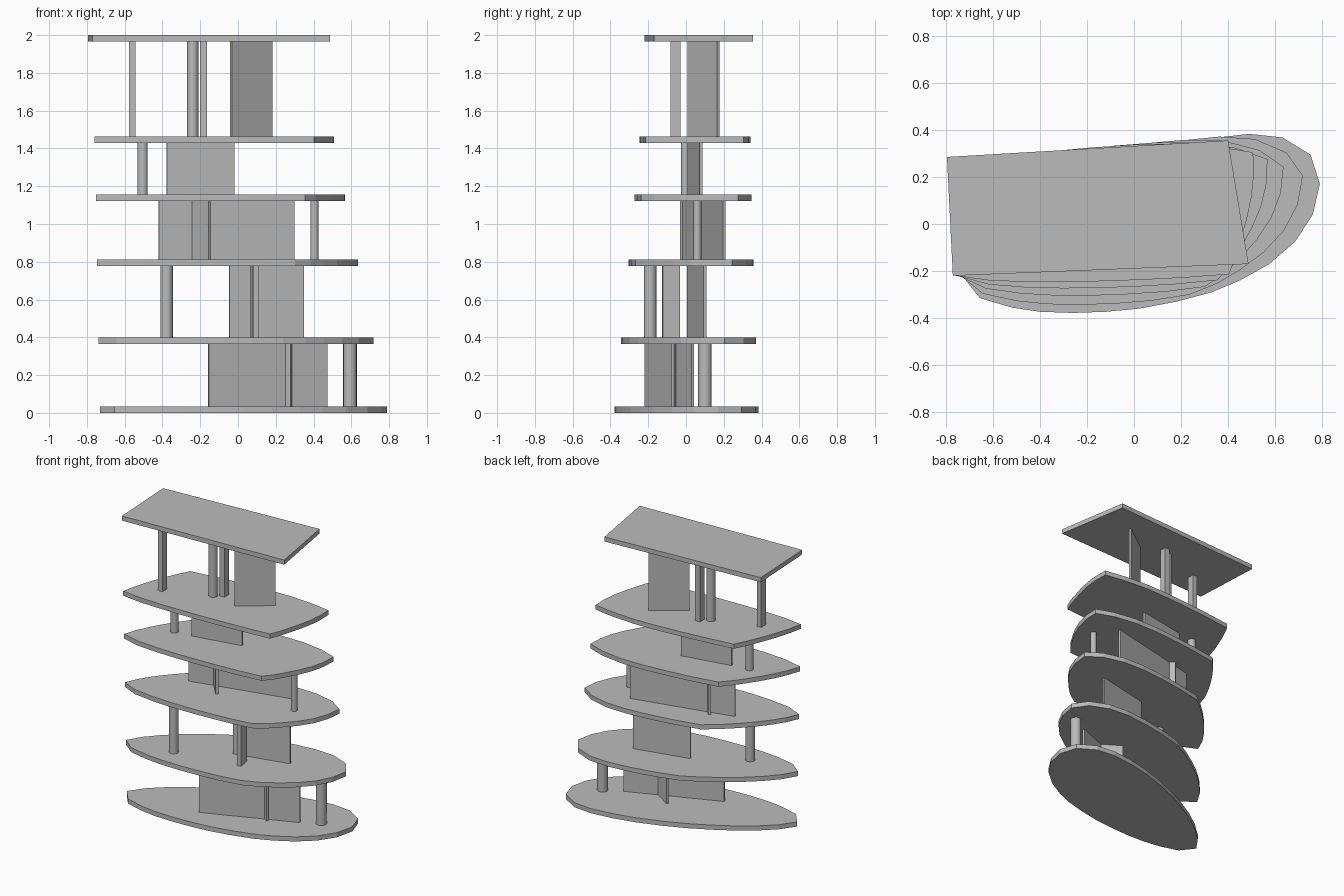
import bpy, bmesh, math
from mathutils import Vector

cube = bpy.data.objects.get("Cube")
if cube:
    bpy.data.objects.remove(cube, do_unlink=True)

grey = bpy.data.materials.new("concrete_grey")
grey.use_nodes = True
colour = (0.5, 0.5, 0.5, 1)
grey.diffuse_color = colour
grey.node_tree.nodes["Principled BSDF"].inputs["Base Color"].default_value = colour


def prism(name, outline, low, high):
    """Extrude a flat outline upward between two heights."""
    bm = bmesh.new()
    face = bm.faces.new([bm.verts.new((p[0], p[1], low)) for p in outline])
    top = bmesh.ops.extrude_face_region(bm, geom=[face])["geom"]
    bmesh.ops.translate(bm, vec=(0, 0, high - low),
                        verts=[v for v in top if isinstance(v, bmesh.types.BMVert)])
    bmesh.ops.recalc_face_normals(bm, faces=bm.faces)
    mesh = bpy.data.meshes.new(name)
    bm.to_mesh(mesh)
    bm.free()
    mesh.materials.append(grey)
    obj = bpy.data.objects.new(name, mesh)
    bpy.context.collection.objects.link(obj)
    return obj


def wall(name, start, end, thick, level):
    """Upright plate between two plan points."""
    a, b = Vector(start), Vector(end)
    side = (b - a).normalized().orthogonal() * thick / 2
    prism(name, [a - side, b - side, b + side, a + side], *storeys[level])


def column(name, x, y, radius, level, sides=16):
    ring = [(x + radius * math.cos(math.tau * i / sides),
             y + radius * math.sin(math.tau * i / sides)) for i in range(sides)]
    obj = prism(name, ring, *storeys[level])
    bpy.ops.object.select_all(action="DESELECT")
    obj.select_set(True)
    bpy.context.view_layer.objects.active = obj
    bpy.ops.object.shade_smooth_by_angle(angle=math.radians(40))


# Rounded lowest outline, in four runs that each become one side of the roof
runs = [
    [(-.73, -.22), (-.655, -.315), (-.52, -.355), (-.4, -.373),
     (-.26, -.378), (-.12, -.373), (.02, -.36)],
    [(.18, -.33), (.33, -.29), (.45, -.24), (.575, -.17), (.685, -.075), (.76, .04)],
    [(.79, .17), (.75, .295), (.63, .368), (.49, .383), (.33, .365), (.17, .33)],
    [(0, .275), (-.16, .21), (-.3, .14), (-.43, .065), (-.55, -.02), (-.655, -.115)],
]
roof = [Vector(p) for p in ((-.77, -.22), (.487, -.17), (.4, .355), (-.795, .285))]

# Slabs blend from the rounded base to the four-sided roof
thickness = 0.033
floors = [0, .365, .778, 1.123, 1.43, 1.967]
for n, z in enumerate(floors):
    blend = z / floors[-1]
    outline = []
    for k, run in enumerate(runs):
        for i, p in enumerate(run):
            target = roof[k].lerp(roof[(k + 1) % 4], i / len(run))
            outline.append(Vector(p).lerp(target, blend))
    if n == len(floors) - 1:
        outline = roof
    prism(f"slab_{n + 1}", outline, z, z + thickness)

storeys = [(a + thickness, b) for a, b in zip(floors, floors[1:])]

# First storey
wall("first_long_wall", (-.157, -.213), (.47, .035), .015, 0)
wall("first_cross_wall", (.283, -.07), (.125, .03), .015, 0)
column("first_column", .593, .1, .036, 0)

# Second storey
wall("second_long_wall", (-.047, .013), (.348, .1), .015, 1)
wall("second_short_wall", (.08, -.035), (.095, -.125), .03, 1)
column("second_column", -.378, -.19, .033, 1)

# Third storey
wall("third_long_wall", (-.42, .04), (.298, .203), .015, 2)
wall("third_cross_wall", (-.15, -.025), (-.268, .115), .018, 2)
column("third_column", .405, .06, .021, 2)

# Fourth storey
wall("fourth_long_wall", (-.378, .015), (-.02, .08), .015, 3)
column("fourth_column", -.505, 0, .027, 3)

# Fifth storey
wall("fifth_wall", (-.037, .015), (.178, .17), .015, 4)
column("fifth_column", -.24, .06, .03, 4)
wall("fifth_middle_post", (-.183, .08), (-.183, .13), .037, 4)
wall("fifth_end_post", (-.56, -.083), (-.56, -.03), .034, 4)
